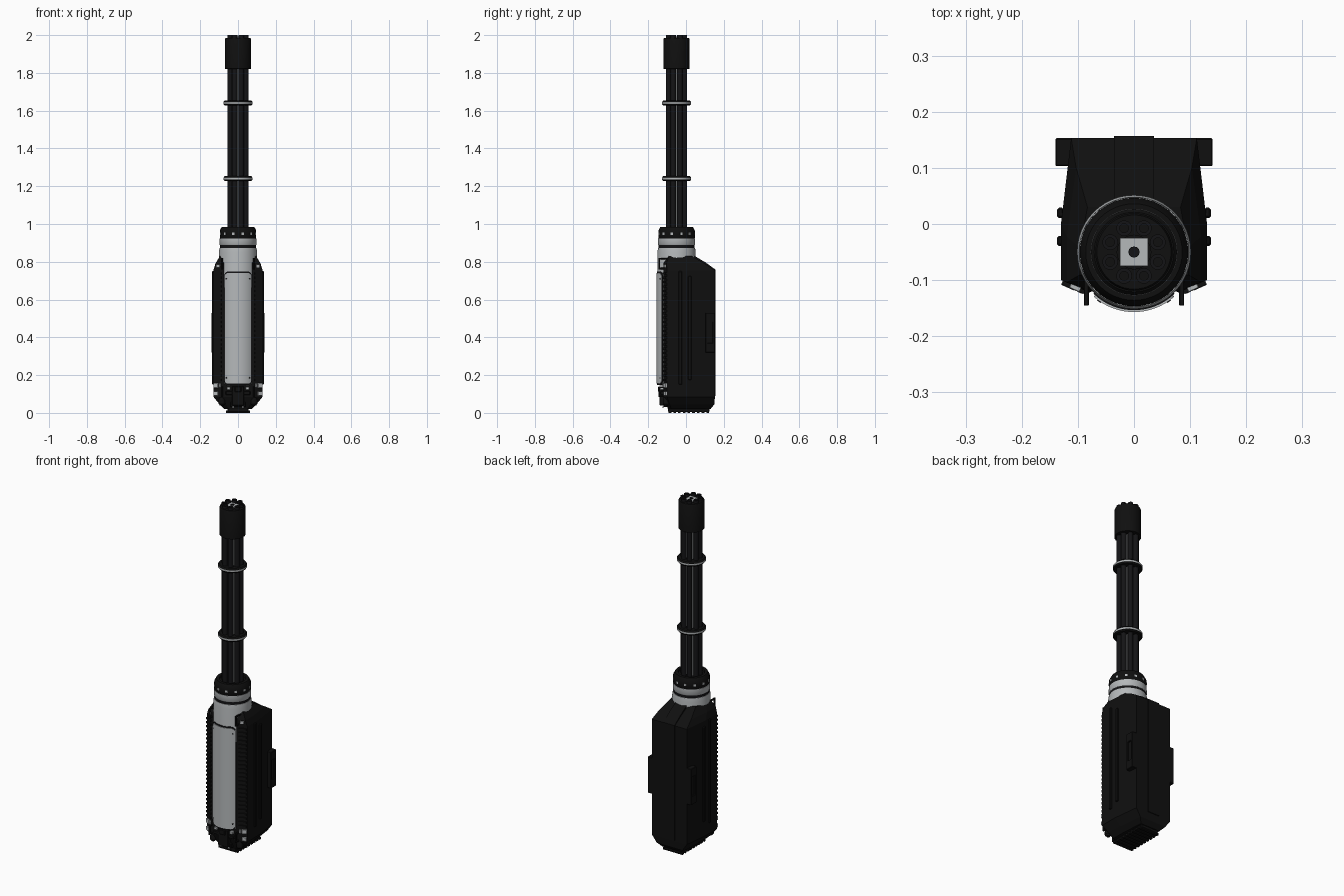
import bpy, bmesh, math
from mathutils import Vector, Matrix

if "Cube" in bpy.data.objects:
    bpy.data.objects.remove(bpy.data.objects["Cube"])

AX = -0.05  # y of the barrel axis


def mat(name, c):
    m = bpy.data.materials.new(name)
    m.diffuse_color = (*c, 1)
    m.use_nodes = True
    m.node_tree.nodes["Principled BSDF"].inputs["Base Color"].default_value = m.diffuse_color
    return m


BLACK = mat("black polymer", (0.005, 0.005, 0.005))
STEEL = mat("dark gunmetal", (0.007, 0.007, 0.008))
GREY = mat("light grey metal", (0.46, 0.48, 0.49))


def finish(name, bm, m, smooth=False):
    bmesh.ops.recalc_face_normals(bm, faces=bm.faces)
    me = bpy.data.meshes.new(name)
    bm.to_mesh(me)
    bm.free()
    ob = bpy.data.objects.new(name, me)
    bpy.context.collection.objects.link(ob)
    me.materials.append(m)
    if smooth:
        bpy.ops.object.select_all(action='DESELECT')
        ob.select_set(True)
        bpy.context.view_layer.objects.active = ob
        bpy.ops.object.shade_smooth_by_angle(angle=math.radians(35))
    return ob


def boxes(name, items, m, bevel=0.0):
    """items: (centre, size, z rotation)"""
    bm = bmesh.new()
    for c, s, rot in items:
        M = Matrix.Translation(c) @ Matrix.Rotation(rot, 4, 'Z') @ Matrix.Diagonal((*s, 1))
        bmesh.ops.create_cube(bm, size=1, matrix=M)
    if bevel:
        bmesh.ops.bevel(bm, geom=bm.edges[:], offset=bevel, segments=1, affect='EDGES')
    return finish(name, bm, m)


def mirror(items):
    return items + [(Vector((-c[0], c[1], c[2])), s, -r) for c, s, r in items]


def lathe(name, prof, m, seg=48, at=(0, AX), closed=False):
    """prof: (radius, z) revolved round a vertical axis"""
    bm = bmesh.new()
    rings = [[bm.verts.new((at[0] + r * math.cos(2 * math.pi * i / seg),
                            at[1] + r * math.sin(2 * math.pi * i / seg), z))
              for i in range(seg)] for r, z in prof]
    pairs = list(zip(rings, rings[1:])) + ([(rings[-1], rings[0])] if closed else [])
    for a, b in pairs:
        for i in range(seg):
            j = (i + 1) % seg
            bm.faces.new((a[i], a[j], b[j], b[i]))
    if not closed:
        bm.faces.new(rings[0])
        bm.faces.new(rings[-1])
    return finish(name, bm, m, True)


def curved_panel(name, r, half, z0, z1, corner, m, n=32):
    """rounded rectangle wrapped on the front of the housing"""
    bm = bmesh.new()
    rows = []
    for i in range(n + 1):
        t = -half + 2 * half * (0.5 - 0.5 * math.cos(math.pi * i / n))
        d = max(0, corner - (half - abs(t)) * r)
        o = corner - math.sqrt(max(0, corner ** 2 - d ** 2))
        rows.append([bm.verts.new((q * math.sin(t), AX - q * math.cos(t), z))
                     for q, z in ((0.095, z0 + o), (r, z0 + o), (r, z1 - o), (0.095, z1 - o))])
    for a, b in zip(rows, rows[1:]):
        for k in range(4):
            bm.faces.new((a[k], b[k], b[(k + 1) % 4], a[(k + 1) % 4]))
    bm.faces.new(rows[0])
    bm.faces.new(rows[-1])
    return finish(name, bm, m, True)


# main shell: cross-sections stacked along z
HALF = [(0.085, -0.12), (0.13, -0.10), (0.13, 0.0), (0.112, 0.15)]
SECTIONS = [  # z, x scale, front y, back y
    (0.02, 0.55, -0.095, 0.13), (0.045, 0.75, -0.105, 0.15), (0.085, 1, -0.12, 0.153),
    (0.755, 1, -0.12, 0.153), (0.79, 0.92, -0.12, 0.10), (0.83, 0.74, -0.10, 0.03)]
bm = bmesh.new()
rings = []
for z, sx, y0, y1 in SECTIONS:
    pts = [(x * sx, y0 + (y + 0.12) / 0.27 * (y1 - y0)) for x, y in HALF]
    pts += [(-x, y) for x, y in reversed(pts)]
    rings.append([bm.verts.new((x, y, z)) for x, y in pts])
for a, b in zip(rings, rings[1:]):
    for i in range(8):
        bm.faces.new((a[i], a[(i + 1) % 8], b[(i + 1) % 8], b[i]))
bm.faces.new(rings[0])
bm.faces.new(rings[-1])
finish("main_shell", bm, BLACK)

# raised spine down the back and over the sloped top
bm = bmesh.new()
prof = [(0.0, 0.837), (0.035, 0.837), (0.103, 0.797), (0.157, 0.758), (0.157, 0.09), (0.10, 0.09)]
a = [bm.verts.new((-0.036, y, z)) for y, z in prof]
b = [bm.verts.new((0.036, y, z)) for y, z in prof]
for i in range(6):
    bm.faces.new((a[i], a[(i + 1) % 6], b[(i + 1) % 6], b[i]))
bm.faces.new(a)
bm.faces.new(b)
finish("back_spine", bm, BLACK)

# side grips: framed blocks near the back corners
boxes("side_grips", mirror([
    (Vector((0.125, 0.128, 0.345)), (0.03, 0.05, 0.05), 0),
    (Vector((0.125, 0.128, 0.505)), (0.03, 0.05, 0.05), 0),
    (Vector((0.125, 0.109, 0.425)), (0.03, 0.012, 0.13), 0),
    (Vector((0.125, 0.147, 0.425)), (0.03, 0.012, 0.13), 0),
    (Vector((0.118, 0.128, 0.425)), (0.03, 0.03, 0.13), 0)]), BLACK, 0.002)
# long side ribs
boxes("side_ribs", mirror([(Vector((0.131, y, 0.45)), (0.012, 0.018, h), 0)
                           for y, h in ((0.02, 0.55), (-0.03, 0.60))]), BLACK, 0.003)
# cooling teeth along the front corners
ang = math.atan2(0.02, 0.045)
boxes("cooling_teeth", mirror([(Vector((0.107, -0.111, 0.175 + k * 0.0235)), (0.042, 0.012, 0.011), ang)
                               for k in range(25)]), BLACK)
# pale corner clamps
boxes("corner_clamps", mirror([(Vector((x, y, z)), (w, 0.012, h), ang) for x, y, z, w, h in (
    (0.116, -0.108, 0.102, 0.024, 0.022), (0.116, -0.108, 0.145, 0.026, 0.024),
    (0.095, -0.117, 0.145, 0.010, 0.02), (0.104, -0.112, 0.778, 0.02, 0.016))]), GREY, 0.001)
# handles
hs = []
for z0, z1 in ((0.76, 0.82), (0.085, 0.14)):
    hs += [(Vector((0.085, -0.141, (z0 + z1) / 2)), (0.009, 0.009, z1 - z0), 0)]
    hs += [(Vector((0.085, -0.122, z)), (0.009, 0.046, 0.009), 0) for z in (z0 + 0.0045, z1 - 0.0045)]
boxes("front_handles", mirror(hs), BLACK, 0.0015)
for s, side in ((1, "right"), (-1, "left")):
    lathe("lower_knob_" + side, [(0.010, 0.038), (0.018, 0.048), (0.018, 0.065), (0.012, 0.085)],
          BLACK, 16, (s * 0.085, -0.105))

# base foot, ribs and lower latch
boxes("base_foot", [(Vector((0, 0.015, 0.02)), (0.11, 0.22, 0.03), 0)], BLACK, 0.003)
boxes("base_ribs", [(Vector((0, -0.085 + 0.025 * k, 0.006)), (0.125, 0.014, 0.012), 0)
                    for k in range(9)], BLACK)
boxes("lower_latch", [(Vector((0, -0.10, 0.045)), (0.08, 0.04, 0.03), 0),
                      (Vector((0, -0.11, 0.09)), (0.065, 0.06, 0.10), 0),
                      (Vector((0, -0.125, 0.105)), (0.13, 0.02, 0.02), 0),
                      (Vector((0, -0.142, 0.125)), (0.035, 0.012, 0.03), 0)], BLACK, 0.003)
boxes("latch_pins", mirror([(Vector((0.05, -0.128, 0.13)), (0.018, 0.02, 0.016), 0),
                            (Vector((0.026, -0.122, 0.03)), (0.012, 0.006, 0.01), 0)]), GREY, 0.002)

# grey housing with wrapped front cover
lathe("housing", [(0.09, 0.145), (0.10, 0.155), (0.1015, 0.85), (0.098, 0.873)], GREY)
curved_panel("cover_gasket", 0.1035, 0.77, 0.147, 0.748, 0.024, STEEL)
curved_panel("front_cover", 0.107, 0.735, 0.155, 0.74, 0.022, GREY)
bm = bmesh.new()
for s in (-1, 1):
    for z in (0.185, 0.71):
        t = s * 0.62
        c = Vector((0.106 * math.sin(t), AX - 0.106 * math.cos(t), z))
        M = Matrix.Translation(c) @ Matrix.Rotation(t, 4, 'Z') @ Matrix.Rotation(math.pi / 2, 4, 'X')
        bmesh.ops.create_cone(bm, cap_ends=True, segments=10, radius1=0.004, radius2=0.004,
                              depth=0.005, matrix=M)
finish("cover_screws", bm, STEEL)

# neck
lathe("neck_groove", [(0.0955, 0.868), (0.0955, 0.892)], STEEL)
lathe("neck_band", [(0.096, 0.888), (0.0985, 0.892), (0.0975, 0.924)], GREY)
lathe("neck_collar", [(0.094, 0.922), (0.0965, 0.926), (0.0965, 0.965), (0.086, 0.985),
                      (0.070, 0.985), (0.068, 0.975)], BLACK)
marks = []
for k in range(12):
    t = math.radians(15 + 30 * k)
    marks.append((Vector((0.0955 * math.cos(t), AX + 0.0955 * math.sin(t), 0.948)), (0.005, 0.012, 0.012), t))
boxes("collar_marks", marks, GREY)

# barrel cluster: eight hollow barrels round a square core
for k in range(8):
    t = math.radians(22.5 + 45 * k)
    lathe(f"barrel_{k + 1}", [(0.014, 0.96), (0.014, 2.0), (0.008, 2.0), (0.008, 1.94)], STEEL, 16,
          (0.046 * math.cos(t), AX + 0.046 * math.sin(t)))
boxes("square_core", [(Vector((0, AX, 1.475)), (0.05, 0.05, 1.03), 0)], GREY)
lathe("core_bore", [(0.010, 1.985), (0.010, 1.993), (0.007, 1.993), (0.007, 1.991)], STEEL, 12)

# muzzle shroud
lathe("muzzle_shroud", [(0.060, 1.82), (0.069, 1.822), (0.069, 1.978), (0.066, 1.985),
                        (0.030, 1.985), (0.030, 1.82)], BLACK, closed=True)
# barrel clamps with a pale band
for n, z in (("lower", 1.24), ("upper", 1.64)):
    lathe(n + "_clamp", [(0.060, z - 0.013), (0.071, z - 0.013), (0.0765, z - 0.006), (0.0765, z + 0.006),
                         (0.071, z + 0.013), (0.060, z + 0.013)], BLACK)
    lathe(n + "_clamp_band", [(0.07, z - 0.005), (0.0772, z - 0.005), (0.0772, z + 0.005),
                              (0.07, z + 0.005)], GREY, closed=True)
